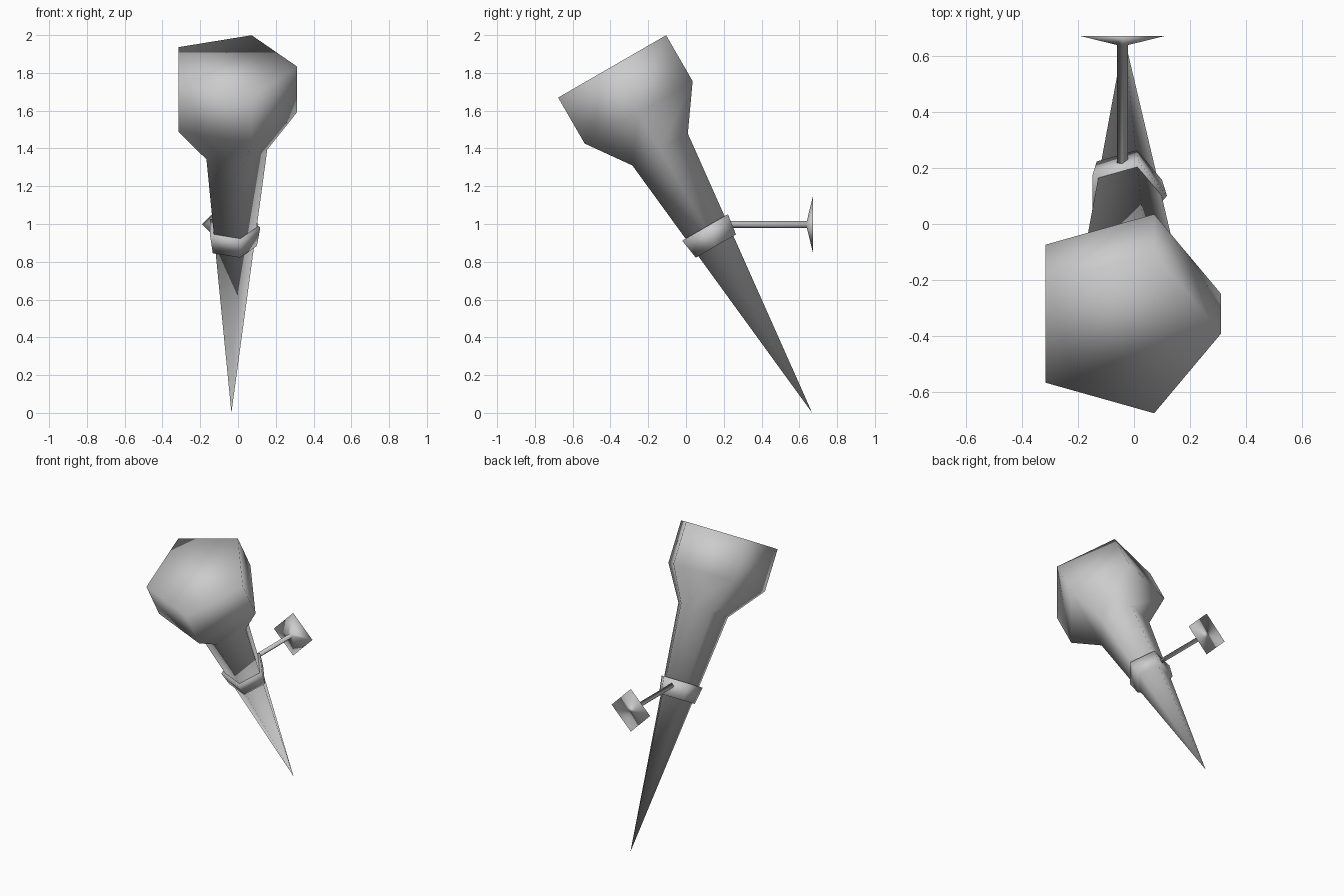
import bpy, bmesh, math
from mathutils import Matrix, Vector

cube = bpy.data.objects.get("Cube")
if cube:
    bpy.data.objects.remove(cube)

# Single plain grey metal
grey = bpy.data.materials.new("plain_grey")
grey.use_nodes = True
colour = (0.6, 0.6, 0.6, 1)
grey.diffuse_color = colour
grey.node_tree.nodes["Principled BSDF"].inputs["Base Color"].default_value = colour


def lathe(name, sides, rings, origin, tilt):
    """Closed few-sided solid; rings are (shift along x, radius, distance along axis)."""
    place = Matrix.Translation(origin) @ Matrix.Rotation(math.radians(tilt), 4, 'X')
    bm = bmesh.new()
    loops = []
    for shift, radius, along in rings:
        if radius == 0:
            loops.append([bm.verts.new(place @ Vector((shift, 0, along)))] * sides)
            continue
        loops.append([bm.verts.new(place @ Vector((
            shift + radius * math.cos(math.tau * i / sides),
            radius * math.sin(math.tau * i / sides), along))) for i in range(sides)])
    for low, high in zip(loops, loops[1:]):
        for i in range(sides):
            j = (i + 1) % sides
            corners = [low[i], low[j], high[j], high[i]]
            bm.faces.new(list(dict.fromkeys(corners)))
    for loop in (loops[0], loops[-1]):
        if len(set(loop)) > 2:
            bm.faces.new(loop)
    bmesh.ops.recalc_face_normals(bm, faces=bm.faces)
    for face in bm.faces:
        face.smooth = True
    mesh = bpy.data.meshes.new(name)
    bm.to_mesh(mesh)
    bm.free()
    mesh.materials.append(grey)
    obj = bpy.data.objects.new(name, mesh)
    bpy.context.collection.objects.link(obj)
    return obj


# Leaning torch: pointed handle widening to a five-sided head
tip = (-0.035, 0.668, 0)
lathe("torch_body", 5, [(0, 0, 0), (0.012, 0.178, 1.61),
                        (0, 0.347, 1.837), (0, 0.347, 2.118)], tip, 30)

# Collar gripping the handle
lathe("collar", 5, [(0.006, 0.129, 1.02), (0.006, 0.147, 1.134)], tip, 30)

# Wall bracket: square rod flaring into a diamond plate
lathe("wall_bracket", 4, [(0, 0.019, 0), (0, 0.019, 0.44),
                          (0, 0.15, 0.472)], (-0.041, 0.2, 0.998), -90)
